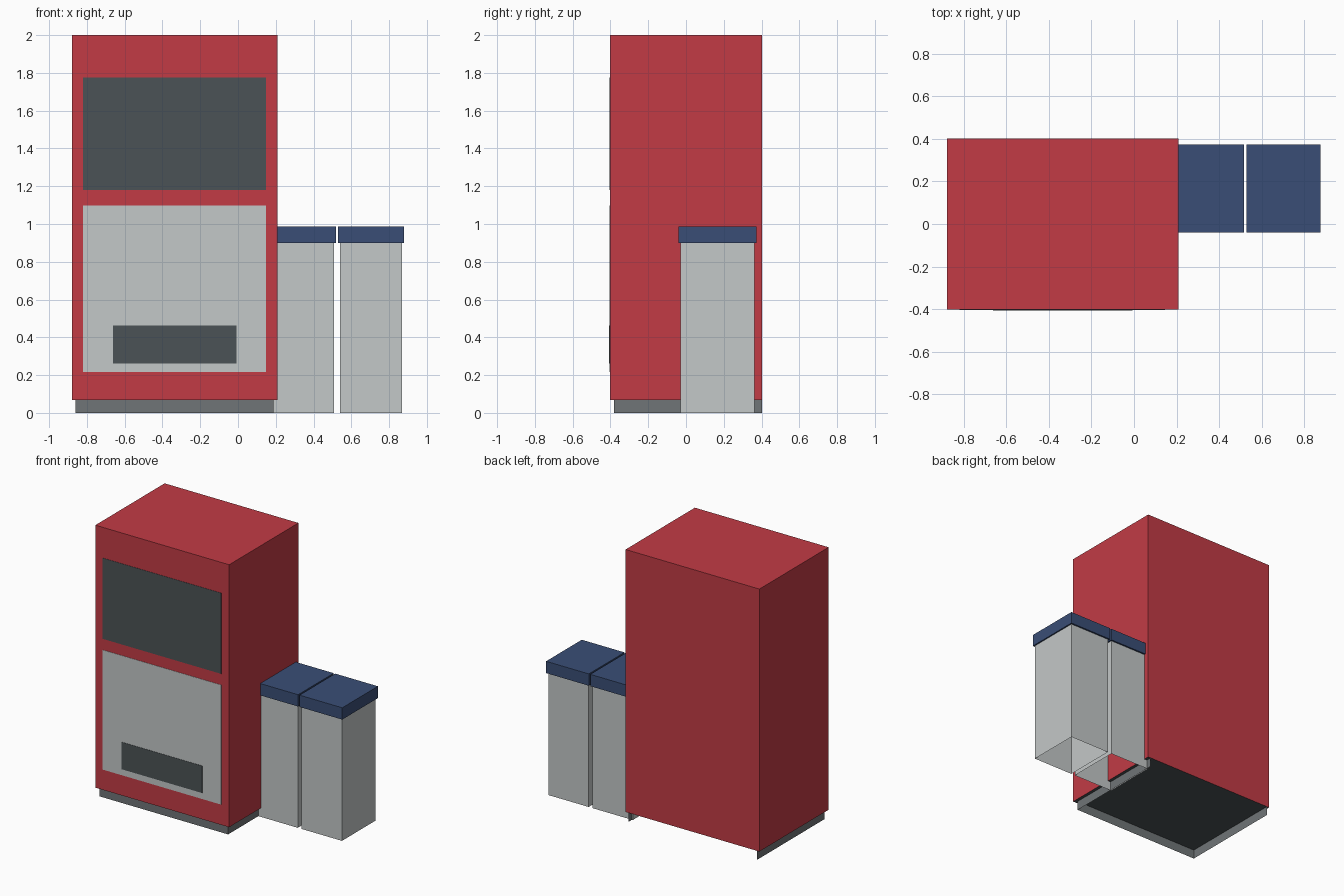
import bpy
import bmesh

cube = bpy.data.objects.get("Cube")
if cube:
    bpy.data.objects.remove(cube, do_unlink=True)


def material(name, rgb):
    mat = bpy.data.materials.new(name)
    mat.use_nodes = True
    mat.diffuse_color = (*rgb, 1)
    mat.node_tree.nodes["Principled BSDF"].inputs["Base Color"].default_value = (*rgb, 1)
    return mat


red = material("red", (0.54, 0.044, 0.06))
light_grey = material("light grey", (0.55, 0.578, 0.578))
charcoal = material("charcoal", (0.07, 0.086, 0.092))
mid_grey = material("mid grey", (0.162, 0.178, 0.184))
navy = material("navy blue", (0.042, 0.076, 0.181))


def box(name, x, y, z, mat, open_sides=(), bottom_mat=None):
    """Box from (min, max) ranges; faces whose normal is in open_sides are removed."""
    bm = bmesh.new()
    bmesh.ops.create_cube(bm, size=1)
    for v in bm.verts:
        v.co = [r[0] if c < 0 else r[1] for c, r in zip(v.co, (x, y, z))]
    bm.normal_update()
    gone = [f for f in bm.faces if tuple(round(c) for c in f.normal) in open_sides]
    bmesh.ops.delete(bm, geom=gone, context="FACES")
    if bottom_mat:
        for f in bm.faces:
            f.material_index = int(f.normal.z < -0.5)
    mesh = bpy.data.meshes.new(name)
    bm.to_mesh(mesh)
    bm.free()
    mesh.materials.append(mat)
    if bottom_mat:
        mesh.materials.append(bottom_mat)
    obj = bpy.data.objects.new(name, mesh)
    bpy.context.collection.objects.link(obj)
    return obj


DOWN, UP, BACK = (0, 0, -1), (0, 0, 1), (0, 1, 0)
FRONT = -0.403

# Cabinet with a dark underside, on a three-sided kick plinth
box("cabinet", (-0.88, 0.21), (FRONT, 0.403), (0.067, 2), red, bottom_mat=charcoal)
box("plinth", (-0.86, 0.187), (-0.382, 0.402), (0, 0.067), mid_grey, (DOWN, UP, BACK))

# Thin plates on the cabinet front
for name, x, z, mat, proud in (
    ("display_panel", (-0.82, 0.147), (1.18, 1.775), charcoal, 0.002),
    ("door_panel", (-0.82, 0.147), (0.217, 1.098), light_grey, 0.002),
    ("dispensing_slot", (-0.663, -0.007), (0.262, 0.462), charcoal, 0.004),
):
    box(name, x, (FRONT - proud, FRONT + 0.002), z, mat)

# Two bins with open undersides and overhanging lids
for name, centre in (("inner", 0.345), ("outer", 0.705)):
    box(name + "_bin", (centre - 0.165, centre + 0.163), (-0.03, 0.362), (0, 0.9),
        light_grey, (DOWN,))
    box(name + "_bin_lid", (centre - 0.175, centre + 0.173), (-0.041, 0.374),
        (0.9, 0.987), navy)
